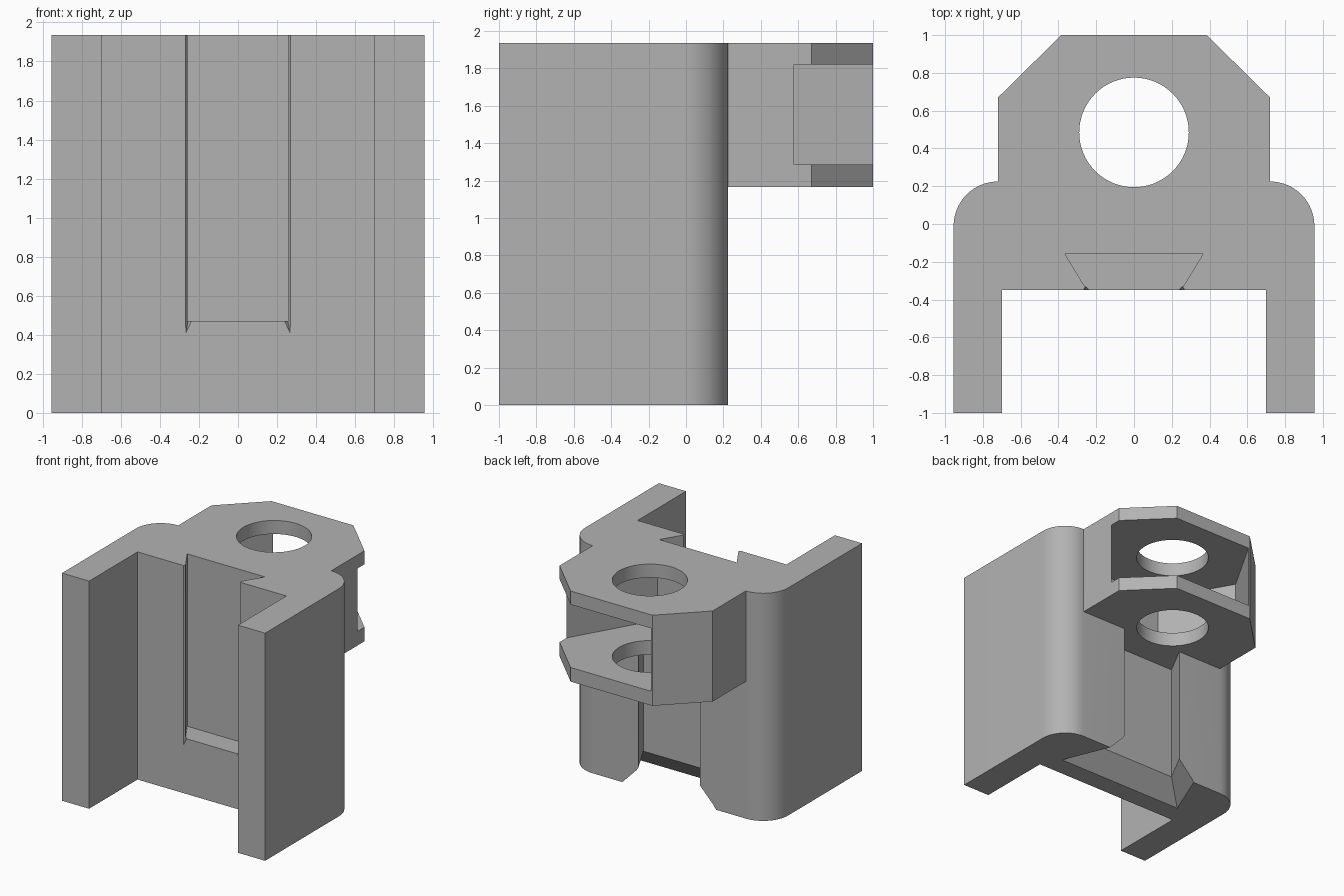
import bpy, bmesh, math

cube = bpy.data.objects.get("Cube")
if cube:
    bpy.data.objects.remove(cube, do_unlink=True)

grey = bpy.data.materials.new("plain_grey")
grey.use_nodes = True
colour = (0.45, 0.45, 0.45, 1)
grey.diffuse_color = colour
grey.node_tree.nodes["Principled BSDF"].inputs["Base Color"].default_value = colour

TOP, LUG_BASE = 1.935, 1.165
HOLE_Y, HOLE_R = 0.485, 0.29


def loft(name, sections):
    """Solid through stacked outlines, given as (z, points)."""
    bm = bmesh.new()
    rings = [[bm.verts.new((x, y, z)) for x, y in pts] for z, pts in sections]
    n = len(rings[0])
    bm.faces.new(rings[0])
    bm.faces.new(rings[-1])
    for a, b in zip(rings, rings[1:]):
        for i in range(n):
            j = (i + 1) % n
            bm.faces.new((a[i], a[j], b[j], b[i]))
    bmesh.ops.recalc_face_normals(bm, faces=bm.faces)
    mesh = bpy.data.meshes.new(name)
    bm.to_mesh(mesh)
    bm.free()
    obj = bpy.data.objects.new(name, mesh)
    mesh.materials.append(grey)
    bpy.context.collection.objects.link(obj)
    return obj


def prism(name, pts, low, high):
    return loft(name, [(low, pts), (high, pts)])


def mirrored(half):
    """Close an outline from its +x half, listed front to back."""
    return half + [(-x, y) for x, y in reversed(half)]


def circle(r, y, n, start=0.0):
    return [(r * math.cos(start + math.tau * i / n),
             y + r * math.sin(start + math.tau * i / n)) for i in range(n)]


def combine(target, tool, operation):
    mod = target.modifiers.new(tool.name, "BOOLEAN")
    mod.object, mod.operation, mod.solver = tool, operation, "EXACT"
    bpy.context.view_layer.objects.active = target
    bpy.ops.object.modifier_apply(modifier=mod.name)
    bpy.data.objects.remove(tool, do_unlink=True)


# Channel body with rounded back corners
corner = [(0.72 + 0.235 * math.cos(a), -0.01 + 0.235 * math.sin(a))
          for a in [math.pi / 2 * i / 16 for i in range(17)]]
body = prism("channel_bracket",
             mirrored([(0.70, -0.35), (0.70, -1), (0.955, -1)] + corner), 0, TOP)

# Chamfered lug at the back
lug = prism("lug", mirrored([(0.72, 0.1), (0.72, 0.67), (0.385, 1)]), LUG_BASE, TOP)
combine(body, lug, "UNION")

# Back dovetail pocket with a flared entry at the foot
narrow = mirrored([(0.43, -0.04), (0.25, 0.30)])
wide = mirrored([(0.607, -0.18), (0.41, 0.30)])
combine(body, loft("back_pocket", [(0, wide), (0.165, narrow), (LUG_BASE, narrow)]), "DIFFERENCE")

# Front dovetail slot, open at the top, with pointed edge reliefs
slot = mirrored([(0.237, -0.37), (0.365, -0.16)])
combine(body, prism("front_slot", slot, 0.47, TOP + 0.1), "DIFFERENCE")
for s in (-1, 1):
    edge = [(s * 0.275, -0.36), (s * 0.23, -0.36), (s * 0.255, -0.33)]
    tip = [(s * 0.272, -0.36), (s * 0.268, -0.36), (s * 0.27, -0.355)]
    combine(body, loft("slot_relief", [(0.39, tip), (0.47, edge), (TOP + 0.1, edge)]), "DIFFERENCE")

# Hexagonal nut pocket, entered diagonally from the back
hexagon = circle(0.667, HOLE_Y, 6)
dx, dy = 1.5 * math.cos(math.pi / 3), 1.5 * math.sin(math.pi / 3)
shifted = [(x + dx, y + dy) for x, y in hexagon]
nut = [shifted[0], shifted[1], shifted[2], hexagon[3], hexagon[4], hexagon[5]]
combine(body, prism("nut_pocket", nut, 1.285, 1.82), "DIFFERENCE")

# Vertical bolt hole
combine(body, prism("bolt_hole", circle(HOLE_R, HOLE_Y, 64), LUG_BASE - 0.1, TOP + 0.1), "DIFFERENCE")

bpy.ops.object.select_all(action="DESELECT")
body.select_set(True)
bpy.context.view_layer.objects.active = body
bpy.ops.object.shade_smooth_by_angle(angle=math.radians(30))
